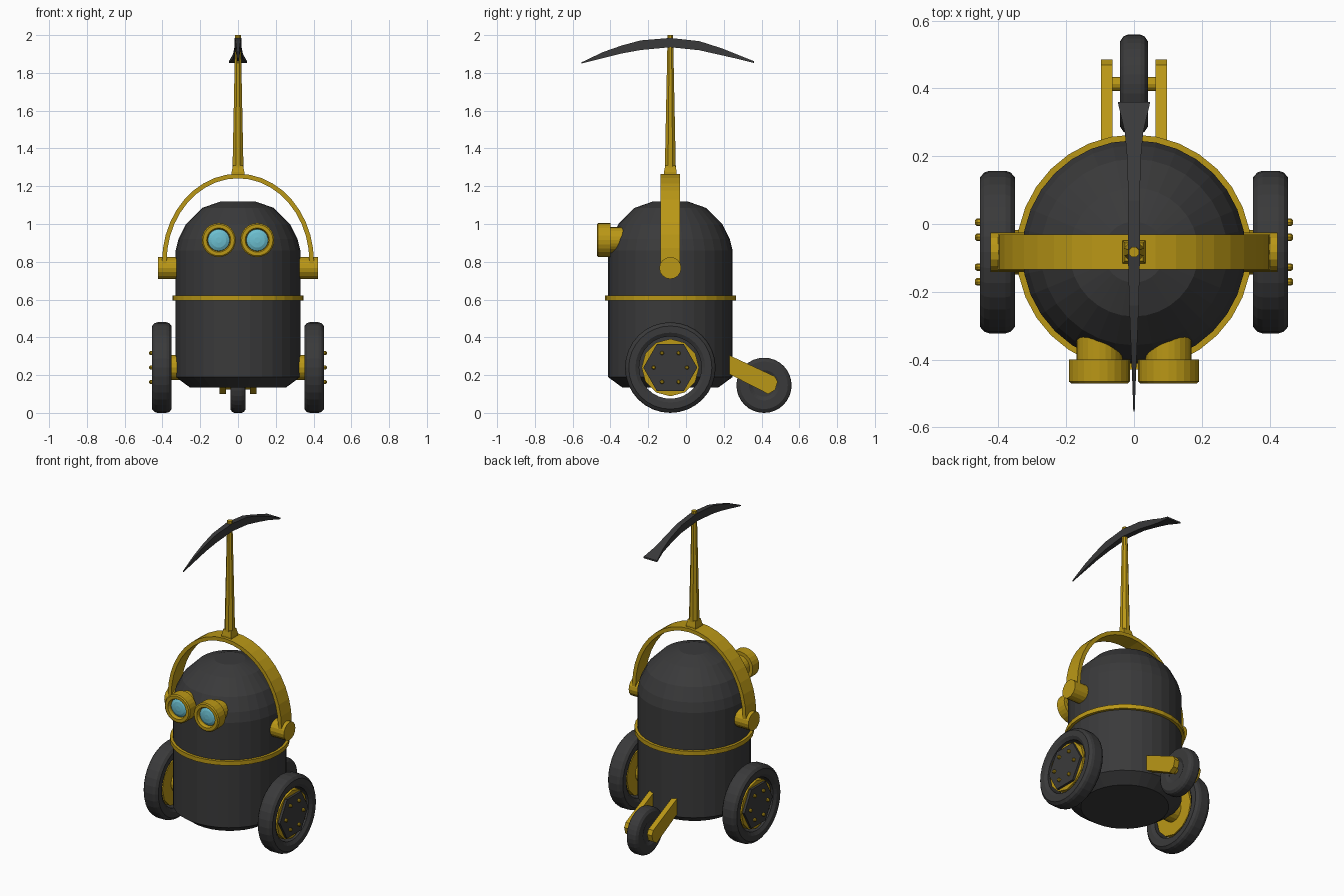
import bpy, bmesh, math
from mathutils import Vector

cube = bpy.data.objects.get("Cube")
if cube:
    bpy.data.objects.remove(cube, do_unlink=True)


def material(name, rgb):
    m = bpy.data.materials.new(name)
    m.use_nodes = True
    m.diffuse_color = (*rgb, 1)
    m.node_tree.nodes["Principled BSDF"].inputs["Base Color"].default_value = (*rgb, 1)
    return m


DARK = material("charcoal", (0.042, 0.042, 0.043))
GOLD = material("mustard yellow", (0.49, 0.31, 0.008))
BLUE = material("lens blue", (0.15, 0.52, 0.63))
UP = (0, 0, 1)
CY = -0.083  # body axis


def finish(bm, name, mat):
    bmesh.ops.recalc_face_normals(bm, faces=bm.faces)
    me = bpy.data.meshes.new(name)
    bm.to_mesh(me)
    bm.free()
    me.materials.append(mat)
    ob = bpy.data.objects.new(name, me)
    bpy.context.collection.objects.link(ob)
    return ob


def loft(name, mat, rings, closed=False):
    """Skin equal-length point rings; cap the ends or join them in a loop."""
    bm = bmesh.new()
    vs = [[bm.verts.new(p) for p in ring] for ring in rings]
    n = len(vs[0])
    for a, b in zip(vs, vs[1:] + vs[:1] if closed else vs[1:]):
        for i in range(n):
            j = (i + 1) % n
            bm.faces.new((a[i], a[j], b[j], b[i]))
    if not closed:
        bm.faces.new(vs[0])
        bm.faces.new(vs[-1])
    return finish(bm, name, mat)


def lathe(name, mat, profile, loc, axis=UP, segs=32, closed=False, turn=0.0):
    """Turn a (radius, height) profile about an axis through loc."""
    q = Vector(axis).to_track_quat('Z', 'Y')
    rings = []
    for r, h in profile:
        angles = [2 * math.pi * i / segs + turn for i in range(segs)]
        rings.append([Vector(loc) + q @ Vector((r * math.cos(a), r * math.sin(a), h))
                      for a in angles])
    return loft(name, mat, rings, closed)


def rod(name, mat, r, h0, h1, loc, axis=UP, segs=16):
    return lathe(name, mat, [(r, h0), (r, h1)], loc, axis, segs)


def tyre(name, loc, outer, inner, half):
    prof = [(inner, -half * 0.75), (inner + 0.02, -half), (outer - 0.02, -half),
            (outer - 0.005, -half * 0.75), (outer, -half * 0.45)]
    prof += [(r, -h) for r, h in reversed(prof)]
    lathe(name, DARK, prof, loc, (1, 0, 0), closed=True)


# Body shell and its band
lathe("body", DARK, [(0.255, 0.135), (0.33, 0.19), (0.33, 0.86), (0.315, 0.92),
                     (0.275, 1.0), (0.19, 1.085), (0.09, 1.12)], (0, CY, 0))
lathe("body_band", GOLD, [(0.32, 0.595), (0.347, 0.595), (0.347, 0.622), (0.32, 0.622)],
      (0, CY, 0), closed=True)

for s, side in ((1, "left"), (-1, "right")):
    out = (s, 0, 0)
    # Main wheel
    hub = (0, CY, 0.24)
    tyre(side + "_tyre", (s * 0.403, CY, 0.24), 0.24, 0.165, 0.052)
    rod(side + "_axle", GOLD, 0.066, 0.3, 0.39, hub, out)
    rod(side + "_hub", GOLD, 0.152, 0.37, 0.44, hub, out, 12)
    rod(side + "_hub_plate", DARK, 0.143, 0.43, 0.455, hub, out, 6)
    for i in range(6):
        a = i * math.pi / 3
        spot = (0, CY + 0.088 * math.cos(a), 0.24 + 0.088 * math.sin(a))
        lathe(f"{side}_bolt_{i + 1}", GOLD, [(0.011, 0.45), (0.011, 0.464), (0.006, 0.47)],
              spot, out, 8)

    # Shoulder pivot
    rod(side + "_pivot", GOLD, 0.058, 0.31, 0.423, (0, CY, 0.767), out)

    # Eye: barrel, rim and lens
    eye = (s * 0.102, 0, 0.915)
    front = (0, -1, 0)
    rod(side + "_eye_barrel", GOLD, 0.068, 0.28, 0.43, eye, front, 24)
    lathe(side + "_eye_rim", GOLD, [(0.058, 0.4), (0.09, 0.4), (0.09, 0.465),
                                    (0.083, 0.471), (0.064, 0.471), (0.058, 0.46)],
          eye, front, 24, closed=True)
    lathe(side + "_eye_lens", BLUE, [(0.06, 0.42), (0.057, 0.448), (0.04, 0.457), (0.015, 0.461)],
          eye, front, 24)

    # Rear fork arm
    arm = [(0.19, 0.325), (0.24, 0.3), (0.47, 0.193), (0.485, 0.165),
           (0.472, 0.122), (0.435, 0.1), (0.21, 0.215)]
    loft(side + "_fork_arm", GOLD,
         [[(s * x, y, z) for y, z in arm] for x in (0.064, 0.098)])

# Rear caster wheel
tyre("caster_tyre", (0, 0.413, 0.146), 0.146, 0.06, 0.041)
rod("caster_core", DARK, 0.068, -0.03, 0.03, (0, 0.413, 0.146), (1, 0, 0), 24)
rod("caster_axle", GOLD, 0.021, -0.075, 0.075, (0, 0.413, 0.146), (1, 0, 0), 12)

# Overhead hoop: a flat strap bent over the head
rings = []
points = [(1, -0.03)] + [(math.cos(math.pi * i / 20), math.sin(math.pi * i / 20))
                         for i in range(21)] + [(-1, -0.03)]
for c, k in points:
    rings.append([(c * (0.402 - t), CY + w, 0.8 + k * (0.466 - t))
                  for t, w in ((0, -0.052), (0, 0.052), (0.024, 0.052), (0.024, -0.052))])
loft("hoop", GOLD, rings)

# Tapered handle with a square foot
lathe("handle_foot", GOLD, [(0.048, 1.255), (0.048, 1.275), (0.038, 1.31)],
      (0, CY, 0), segs=4, turn=math.pi / 4)
lathe("handle", GOLD, [(0.032, 1.27), (0.018, 1.9), (0.016, 2.0)],
      (0, CY, 0), segs=8, turn=math.pi / 8)

# Curved pick head: y, lower z, upper z, half width
stations = [(-0.553, 1.85, 1.856, 0.002), (-0.44, 1.878, 1.91, 0.006),
            (-0.34, 1.903, 1.945, 0.01), (-0.24, 1.921, 1.972, 0.014),
            (CY, 1.936, 1.985, 0.018), (0.07, 1.92, 1.968, 0.017),
            (0.19, 1.893, 1.93, 0.02), (0.27, 1.875, 1.898, 0.027),
            (0.36, 1.852, 1.862, 0.048)]
loft("pick_head", DARK, [[(-w, y, lo), (w, y, lo), (w, y, hi), (-w, y, hi)]
                         for y, lo, hi, w in stations])
